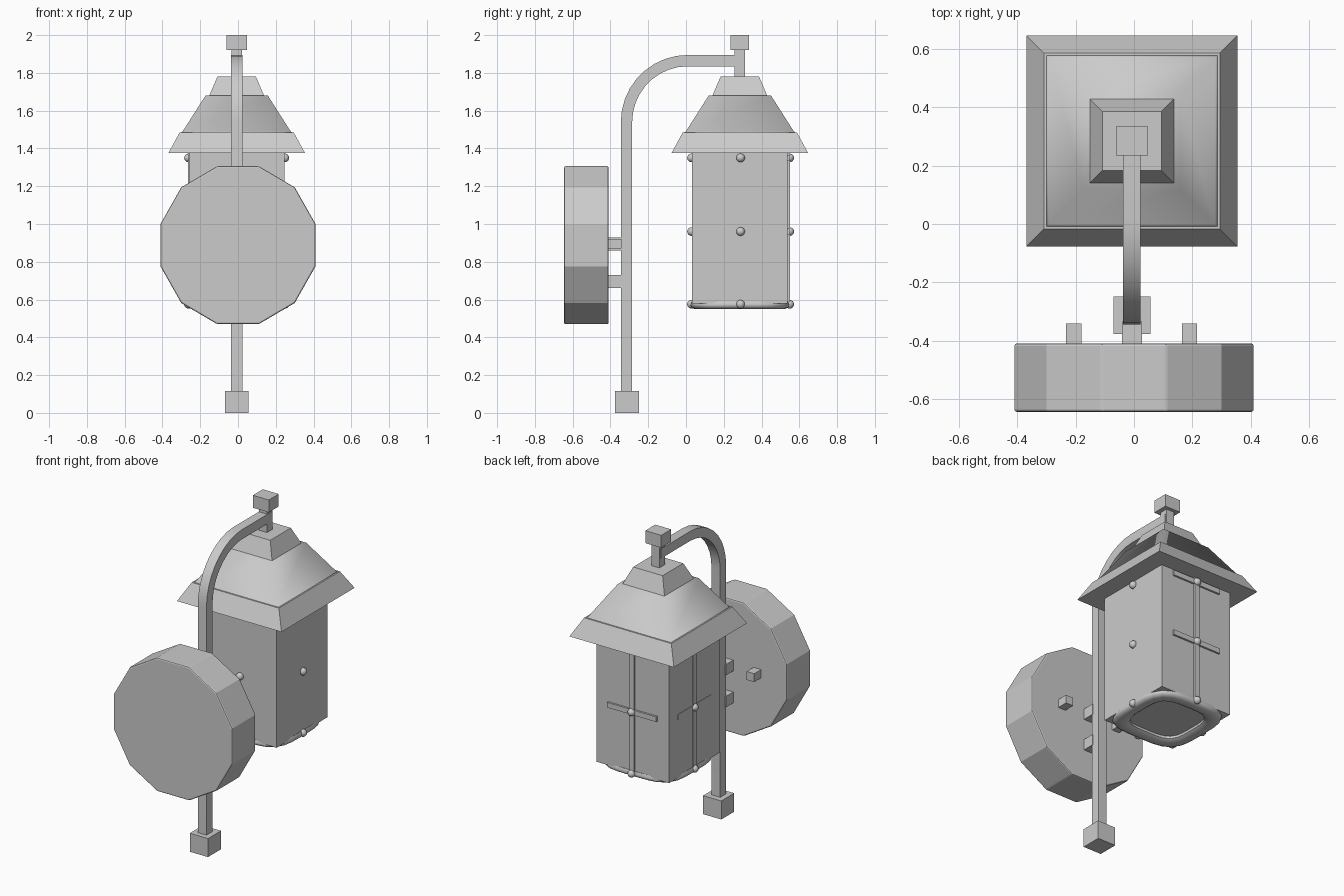
import bpy, bmesh, math
from mathutils import Vector

if "Cube" in bpy.data.objects:
    bpy.data.objects.remove(bpy.data.objects["Cube"])

CX, CY = -0.007, 0.285   # lantern axis


def finish(name, bm, smooth=None, bevel=0):
    bmesh.ops.recalc_face_normals(bm, faces=bm.faces[:])
    me = bpy.data.meshes.new(name)
    bm.to_mesh(me)
    bm.free()
    ob = bpy.data.objects.new(name, me)
    bpy.context.collection.objects.link(ob)
    if bevel:
        m = ob.modifiers.new("bevel", 'BEVEL')
        m.width, m.segments, m.limit_method = bevel, 2, 'ANGLE'
    if smooth is not None:
        bpy.ops.object.select_all(action='DESELECT')
        ob.select_set(True)
        bpy.context.view_layer.objects.active = ob
        bpy.ops.object.shade_smooth_by_angle(angle=math.radians(smooth))
    return ob


def skin(name, rings, smooth=None, bevel=0):
    """Bridge successive vertex rings and cap both ends."""
    bm = bmesh.new()
    vs = [[bm.verts.new(p) for p in r] for r in rings]
    n = len(vs[0])
    for a, b in zip(vs, vs[1:]):
        for i in range(n):
            j = (i + 1) % n
            bm.faces.new((a[i], a[j], b[j], b[i]))
    bm.faces.new(vs[0])
    bm.faces.new(vs[-1])
    return finish(name, bm, smooth, bevel)


def box(name, x, y, z):
    corners = ((0, 0), (1, 0), (1, 1), (0, 1))
    return skin(name, [[(x[i], y[j], h) for i, j in corners] for h in z])


def square_stack(name, profile, smooth=None):
    signs = ((-1, -1), (1, -1), (1, 1), (-1, 1))
    return skin(name, [[(CX + a * r, CY + b * r, z) for a, b in signs]
                       for r, z in profile], smooth)


# Twelve-sided wall plate
angles = [math.radians(15 + 30 * k) for k in range(12)]
skin("wall_plate", [[(0.425 * math.cos(a), y, 0.888 + 0.433 * math.sin(a)) for a in angles]
                    for y in (-0.645, -0.41)], bevel=0.008)

# Brackets and bolts between plate and post
for i, z in enumerate((0.895, 0.695)):
    box(f"bracket_{i}", (CX - 0.034, CX + 0.034), (-0.415, -0.335), (z - 0.034, z + 0.034))
for i, x in enumerate((-0.207, 0.19)):
    box(f"plate_bolt_{i}", (x - 0.026, x + 0.026), (-0.415, -0.342), (0.869, 0.921))

# Bent square post
path = [(-0.315, 0.1, 0)]
for k in range(10):
    a = math.pi / 2 * k / 9
    path.append((0.01 - 0.325 * math.cos(a), 1.54 + 0.325 * math.sin(a), a))
path.append((0.30, 1.865, math.pi / 2))
rings = []
for y, z, a in path:
    nrm = Vector((0, -math.cos(a), math.sin(a))) * 0.03
    c = Vector((CX, y, z))
    sx = Vector((0.03, 0, 0))
    rings.append([c - sx - nrm, c + sx - nrm, c + sx + nrm, c - sx + nrm])
skin("bent_post", rings, 25)
box("post_foot", (CX - 0.063, CX + 0.063), (-0.377, -0.249), (0, 0.116))
box("hanger_stem", (CX - 0.027, CX + 0.027), (CY - 0.027, CY + 0.027), (1.77, 1.93))
box("top_knob", (CX - 0.055, CX + 0.055), (CY - 0.049, CY + 0.049), (1.922, 2.0))

# Stepped roof
square_stack("roof_brim", [(0.362, 1.375), (0.302, 1.485)])
square_stack("roof_middle", [(0.30, 1.48), (0.286, 1.49), (0.165, 1.68)], 180)
square_stack("roof_cap", [(0.147, 1.675), (0.102, 1.78)])

# Lantern body
square_stack("lantern_body", [(0.252, 0.578), (0.252, 1.38)])

# Rounded square ring under the body
bm = bmesh.new()
loops = []
for r, z in ((0.18, 0.585), (0.18, 0.563), (0.198, 0.551), (0.24, 0.55),
             (0.258, 0.56), (0.262, 0.575), (0.255, 0.59)):
    loop = []
    for k in range(32):
        c, s = math.cos(math.tau * k / 32), math.sin(math.tau * k / 32)
        rad = r / (abs(c) ** 4 + abs(s) ** 4) ** 0.25
        loop.append(bm.verts.new((CX + rad * c, CY + rad * s, z)))
    loops.append(loop)
for a, b in zip(loops, loops[1:] + loops[:1]):
    for i in range(32):
        j = (i + 1) % 32
        bm.faces.new((a[i], a[j], b[j], b[i]))
finish("bottom_ring", bm, 50)

# Rivets, three on each side
for side, (dx, dy) in enumerate(((1, 0), (0, 1), (-1, 0), (0, -1))):
    for k, z in enumerate((0.575, 0.96, 1.35)):
        bm = bmesh.new()
        bmesh.ops.create_uvsphere(bm, u_segments=12, v_segments=8, radius=0.023)
        bmesh.ops.translate(bm, verts=bm.verts[:],
                            vec=(CX + dx * 0.255, CY + 0.004 + dy * 0.26, z))
        finish(f"rivet_{side}_{k}", bm, 60)

# Window bars: proud on the back face, nearly flush on the left face
fy, fx = CY + 0.252, CX - 0.252
box("back_bar_upright", (CX - 0.017, CX + 0.017), (fy - 0.02, fy + 0.014), (0.575, 1.378))
box("left_bar_upright", (fx - 0.005, fx + 0.02), (CY - 0.013, CY + 0.021), (0.575, 1.378))
for k, z in enumerate((0.96, 1.35)):
    zz = (z - 0.016, z + 0.016)
    box(f"back_bar_cross_{k}", (CX - 0.17, CX + 0.17), (fy - 0.02, fy + 0.012), zz)
    box(f"left_bar_cross_{k}", (fx - 0.003, fx + 0.02), (CY - 0.16, CY + 0.17), zz)
